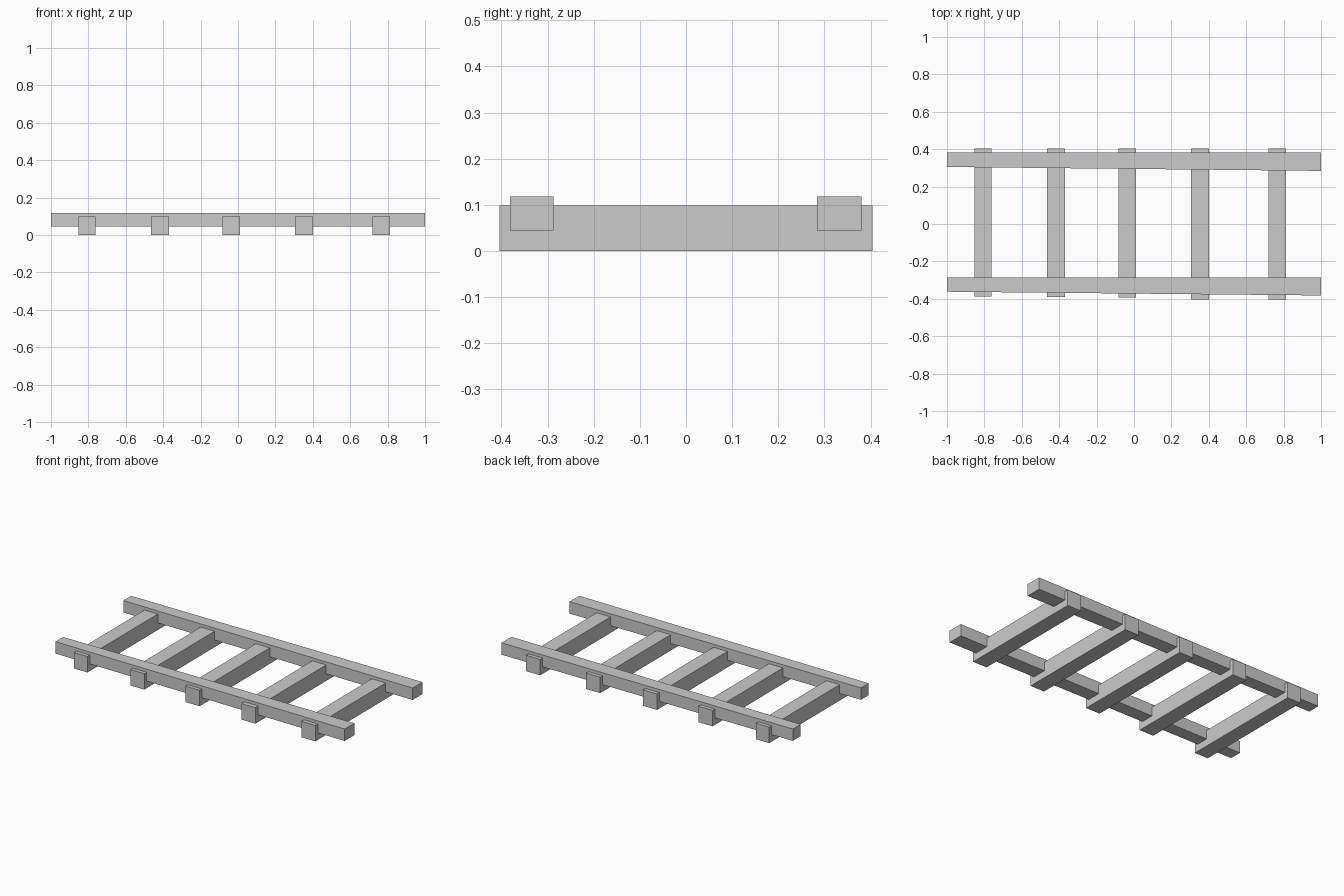
import bpy
import bmesh

if "Cube" in bpy.data.objects:
    bpy.data.objects.remove(bpy.data.objects["Cube"])


def prism(name, outline, z0, z1):
    """Extrude a flat xy outline from z0 up to z1."""
    bm = bmesh.new()
    face = bm.faces.new([bm.verts.new((x, y, z0)) for x, y in outline])
    top = bmesh.ops.extrude_face_region(bm, geom=[face])["geom"]
    verts = [g for g in top if isinstance(g, bmesh.types.BMVert)]
    bmesh.ops.translate(bm, verts=verts, vec=(0, 0, z1 - z0))
    bmesh.ops.recalc_face_normals(bm, faces=bm.faces)
    mesh = bpy.data.meshes.new(name)
    bm.to_mesh(mesh)
    bm.free()
    obj = bpy.data.objects.new(name, mesh)
    bpy.context.collection.objects.link(obj)
    return obj


# Cross sleepers: centre x, width, front end y
sleepers = [(-0.808, 0.092, -0.388), (-0.417, 0.096, -0.391),
            (-0.036, 0.096, -0.394), (0.354, 0.096, -0.404),
            (0.766, 0.096, -0.404)]
for i, (cx, w, y0) in enumerate(sleepers, 1):
    a, b = cx - w / 2, cx + w / 2
    prism(f"sleeper_{i}", [(a, y0), (b, y0), (b, 0.404), (a, 0.404)], 0, 0.099)

# Long rails, slightly wider at the right end
for name, y_left, y_right, y_top in [("front_rail", -0.362, -0.382, -0.287),
                                     ("back_rail", 0.305, 0.284, 0.381)]:
    prism(name, [(-1, y_left), (1, y_right), (1, y_top), (-1, y_top)], 0.044, 0.118)
